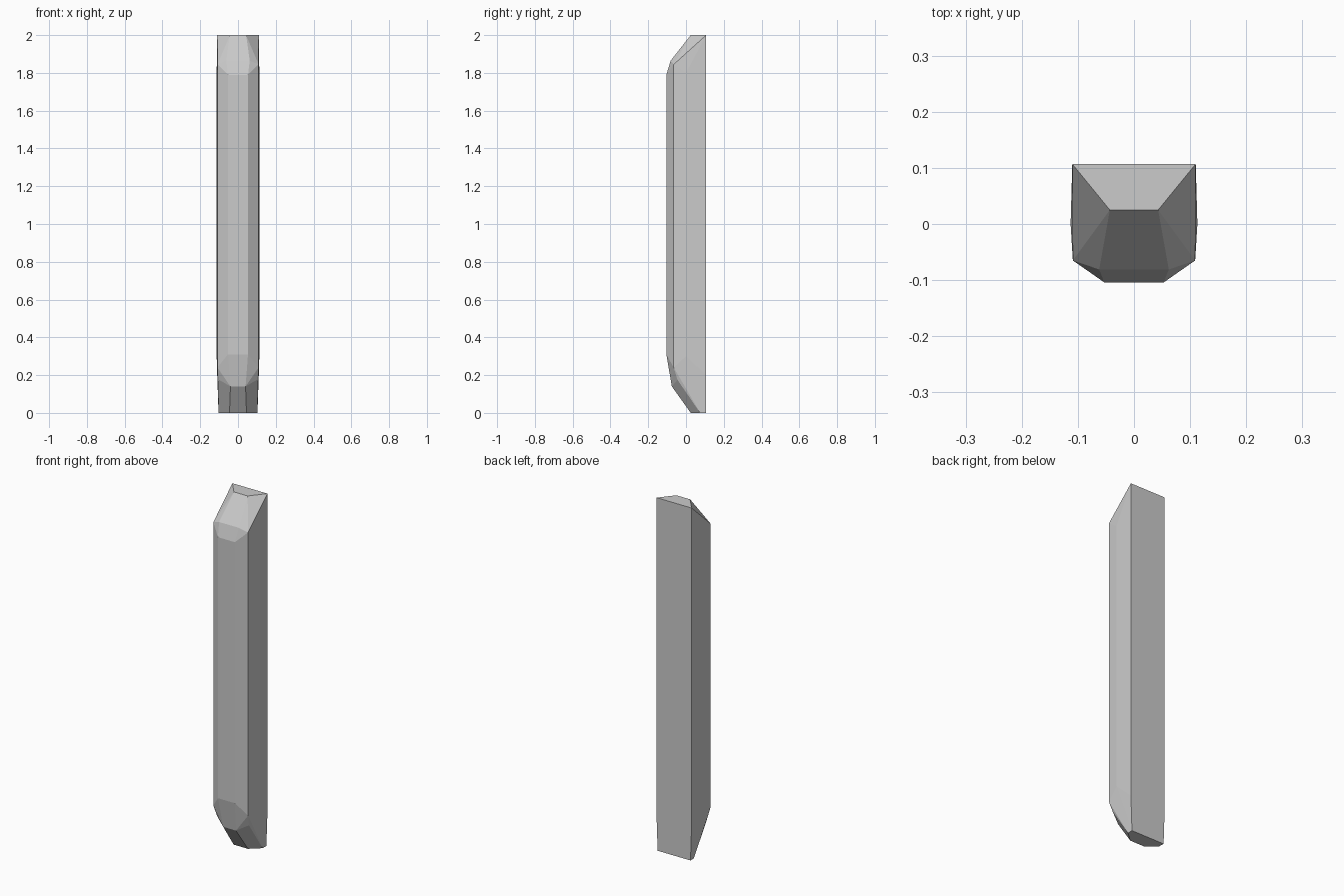
import bpy, bmesh, math

if "Cube" in bpy.data.objects:
    bpy.data.objects.remove(bpy.data.objects["Cube"])

# Right-hand corner points of the chamfered post (mirrored in x)
half = [
    # flat back edge
    (0.110, 0.107, 2.0), (0.110, 0.107, 0.20), (0.103, 0.107, 0.0),
    # slight side bulge
    (0.113, 0.0, 1.80), (0.113, 0.0, 0.30),
    # side to chamfer edge
    (0.109, -0.065, 1.845), (0.109, -0.065, 0.24),
    (0.100, -0.045, 0.175), (0.102, 0.075, 0.0),
    # front face edge
    (0.053, -0.104, 1.79), (0.053, -0.104, 0.31),
    # sloped ends
    (0.062, -0.081, 1.865), (0.043, 0.025, 2.0),
    (0.040, -0.075, 0.14), (0.045, 0.025, 0.0),
]

bm = bmesh.new()
for x, y, z in half:
    for s in (1, -1):
        bm.verts.new((s * x, y, z))

# Wrap the corners in one faceted skin
res = bmesh.ops.convex_hull(bm, input=bm.verts[:])
loose = [v for v in bm.verts if not v.link_faces]
bmesh.ops.delete(bm, geom=loose, context='VERTS')
bmesh.ops.dissolve_limit(bm, angle_limit=math.radians(1),
                         verts=bm.verts[:], edges=bm.edges[:])
bmesh.ops.recalc_face_normals(bm, faces=bm.faces[:])

mesh = bpy.data.meshes.new("chamfered_post")
bm.to_mesh(mesh)
bm.free()
post = bpy.data.objects.new("chamfered_post", mesh)
bpy.context.collection.objects.link(post)
